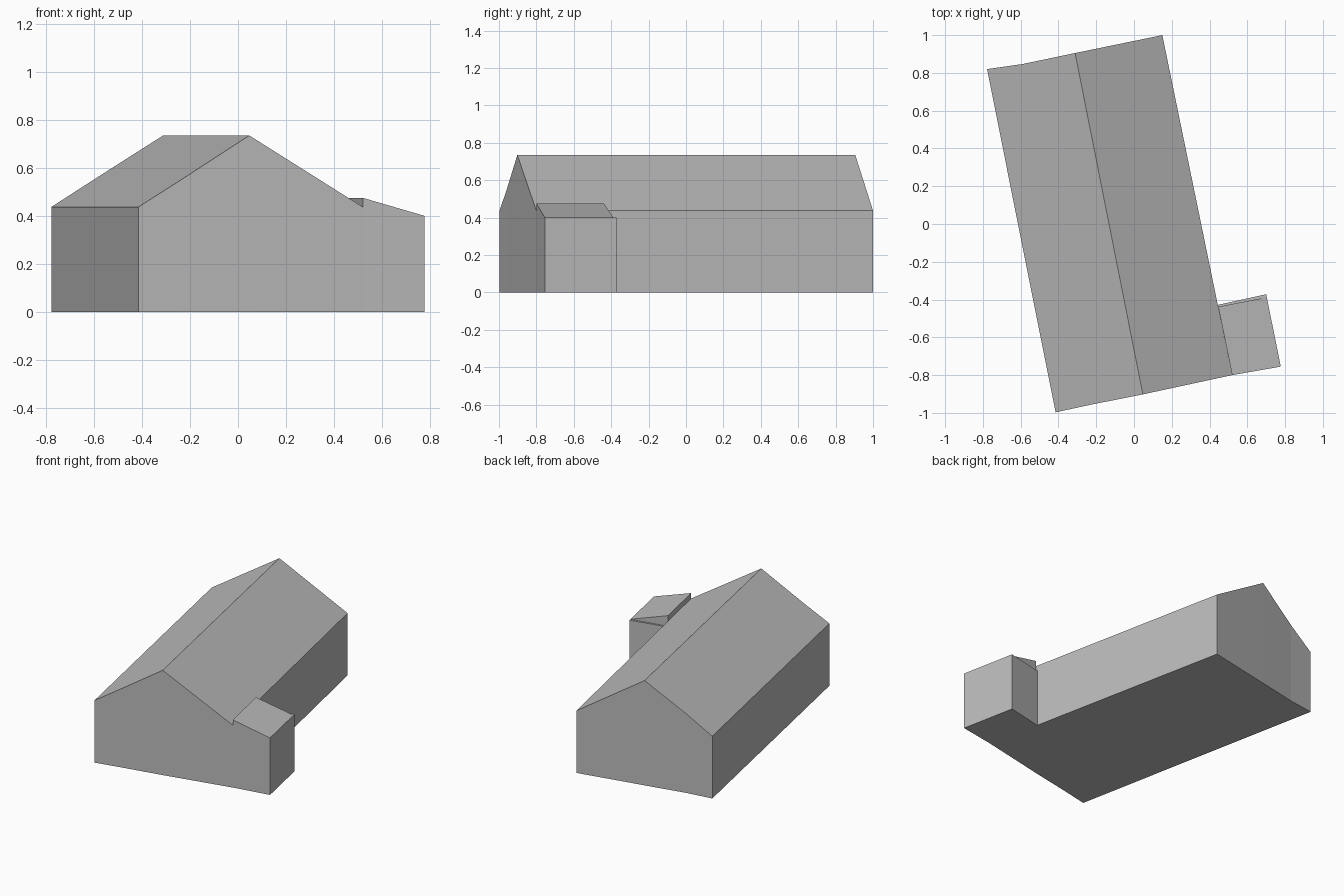
import bpy
import bmesh

cube = bpy.data.objects.get("Cube")
if cube:
    bpy.data.objects.remove(cube, do_unlink=True)

GREY = (0.5, 0.5, 0.5, 1.0)
plaster = bpy.data.materials.new("plain grey")
plaster.use_nodes = True
plaster.diffuse_color = GREY
plaster.node_tree.nodes["Principled BSDF"].inputs["Base Color"].default_value = GREY


def loft(name, front, back, base):
    """Solid between two gable outlines, each a row of (x, y, top height)."""
    bm = bmesh.new()
    ends = []
    for row in (front, back):
        low = [bm.verts.new((x, y, base)) for x, y, z in row]
        top = [bm.verts.new((x, y, z)) if z > base else v
               for (x, y, z), v in zip(row, low)]
        ends.append((low, top))
    (fl, ft), (bl, bt) = ends

    def face(*verts):
        corners = list(dict.fromkeys(verts))
        if len(corners) > 2:
            bm.faces.new(corners)

    # Gable strips, roof slopes and floor
    for i in range(len(front) - 1):
        j = i + 1
        face(fl[i], fl[j], ft[j], ft[i])
        face(bl[j], bl[i], bt[i], bt[j])
        face(ft[i], ft[j], bt[j], bt[i])
        face(fl[j], fl[i], bl[i], bl[j])
    # Long side walls
    face(bl[0], fl[0], ft[0], bt[0])
    face(fl[-1], bl[-1], bt[-1], ft[-1])
    bmesh.ops.recalc_face_normals(bm, faces=bm.faces)
    mesh = bpy.data.meshes.new(name)
    bm.to_mesh(mesh)
    bm.free()
    mesh.materials.append(plaster)
    obj = bpy.data.objects.new(name, mesh)
    bpy.context.collection.objects.link(obj)
    return obj


EAVE, RIDGE, BEND = 0.437, 0.735, 0.555
ANNEX_EAVE, ANNEX_TOP = 0.40, 0.475

# Main hall with gabled roof, one gable slightly bent
loft("main_hall",
     [(-0.415, -0.997, EAVE), (-0.23, -0.957, BEND),
      (0.047, -0.902, RIDGE), (0.52, -0.80, EAVE)],
     [(-0.778, 0.82, EAVE), (-0.595, 0.846, BEND),
      (-0.312, 0.905, RIDGE), (0.15, 1.0, EAVE)], 0)

# Side annex walls
loft("annex_walls",
     [(0.518, -0.80, ANNEX_EAVE), (0.777, -0.755, ANNEX_EAVE)],
     [(0.435, -0.43, ANNEX_EAVE), (0.70, -0.372, ANNEX_EAVE)], 0)

# Lean-to roof wedge, set in a little from the rear wall
loft("annex_roof",
     [(0.52, -0.80, ANNEX_TOP), (0.777, -0.755, ANNEX_EAVE)],
     [(0.446, -0.438, ANNEX_TOP), (0.703, -0.388, ANNEX_EAVE)], ANNEX_EAVE)
